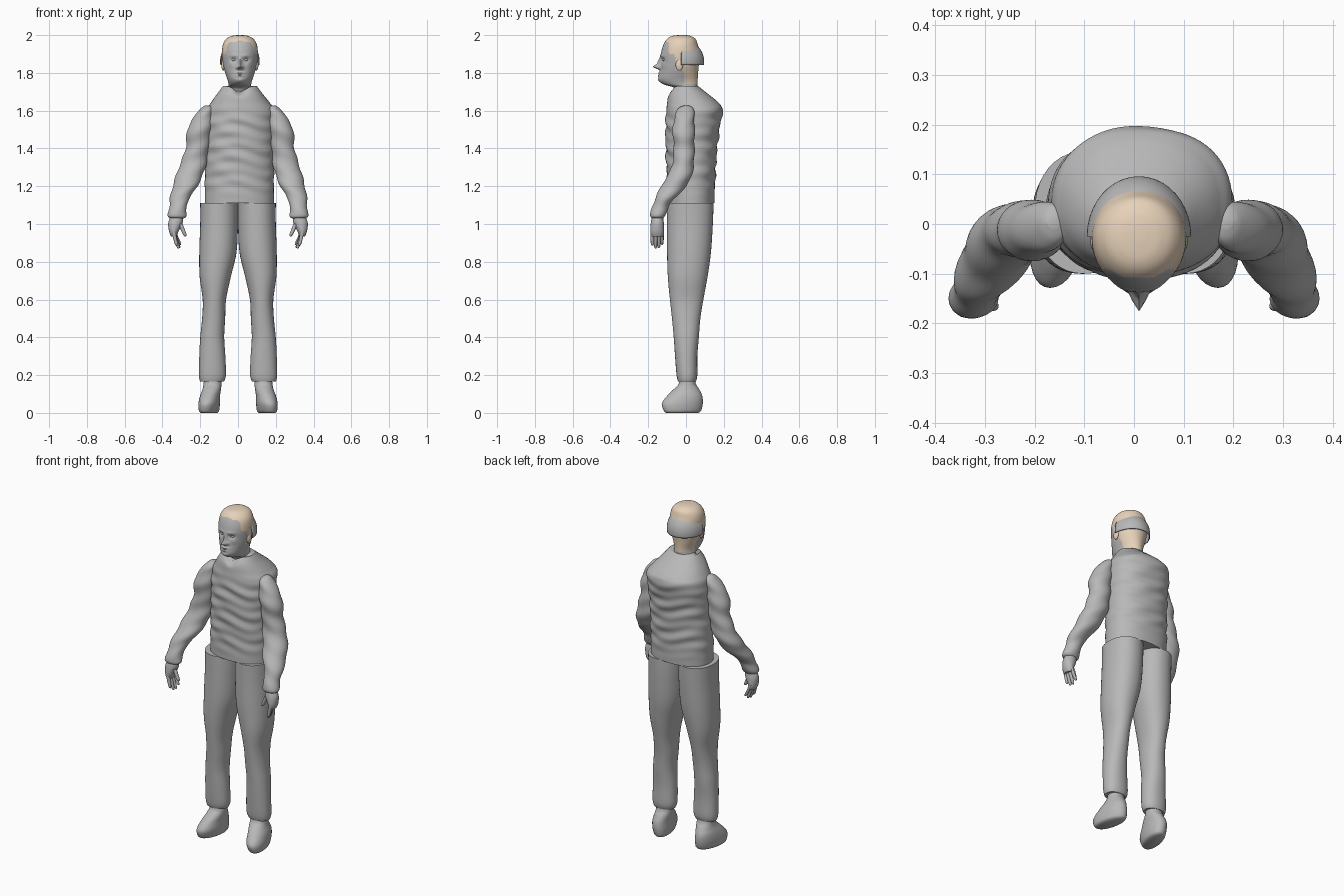
import bpy, bmesh, math
from mathutils import Vector, Matrix

cube = bpy.data.objects.get("Cube")
if cube:
    bpy.data.objects.remove(cube, do_unlink=True)


def material(name, colour):
    mat = bpy.data.materials.new(name)
    mat.use_nodes = True
    mat.diffuse_color = colour
    mat.node_tree.nodes["Principled BSDF"].inputs["Base Color"].default_value = colour
    return mat


GREY = material("plain grey", (0.48, 0.48, 0.48, 1))
TAN = material("pale tan hair", (0.82, 0.66, 0.5, 1))


def finish(name, bm, mats=(GREY,), angle=50):
    bmesh.ops.recalc_face_normals(bm, faces=bm.faces)
    mesh = bpy.data.meshes.new(name)
    bm.to_mesh(mesh)
    bm.free()
    for mat in mats:
        mesh.materials.append(mat)
    mesh.shade_smooth()
    mesh.set_sharp_from_angle(angle=math.radians(angle))
    obj = bpy.data.objects.new(name, mesh)
    bpy.context.collection.objects.link(obj)
    return obj


def smooth_rings(rings, steps):
    """Catmull-Rom interpolation of ring bounds."""
    rows = [Vector(r) for r in rings]
    rows = [rows[0]] + rows + [rows[-1]]
    out = []
    for a, b, c, d in zip(rows, rows[1:], rows[2:], rows[3:]):
        for i in range(steps):
            t = i / steps
            out.append(b + (c - a) * (t / 2) + (a * 2 - b * 5 + c * 4 - d) * (t * t / 2)
                       + (b * 3 - a - c * 3 + d) * (t ** 3 / 2))
    return out + [rows[-1]]


def loft(rings, sides=32, steps=5, square=1.0, warp=None):
    """Skin horizontal oval rings given as (z, x min, x max, y min, y max)."""
    bm = bmesh.new()
    loops = []
    for z, x0, x1, y0, y1 in smooth_rings(rings, steps):
        loop = []
        for i in range(sides):
            a = math.tau * i / sides
            c, s = math.cos(a), math.sin(a)
            c = math.copysign(abs(c) ** square, c)
            s = math.copysign(abs(s) ** square, s)
            p = Vector(((x0 + x1 + c * (x1 - x0)) / 2, (y0 + y1 + s * (y1 - y0)) / 2, z))
            loop.append(bm.verts.new(warp(p, c, s) if warp else p))
        loops.append(loop)
    for low, high in zip(loops, loops[1:]):
        for i in range(sides):
            j = (i + 1) % sides
            bm.faces.new((low[i], low[j], high[j], high[i]))
    bm.faces.new(loops[0][::-1])
    bm.faces.new(loops[-1])
    return bm


def mirrored(bm, side):
    if side < 0:
        bmesh.ops.scale(bm, vec=(-1, 1, 1), verts=bm.verts)
    return bm


def ball(centre, radii, segments=16):
    bm = bmesh.new()
    bmesh.ops.create_uvsphere(bm, u_segments=segments, v_segments=segments, radius=1)
    bmesh.ops.transform(bm, matrix=Matrix.Translation(centre) @ Matrix.Diagonal((*radii, 1)),
                        verts=bm.verts)
    return bm


def bump(u, w):
    return math.exp(-u * u - w * w)


# Jacket body with soft horizontal folds and a dipped collar
def jacket_warp(p, c, s):
    fade = max(0, min(1, (1.64 - p.z) / 0.1, (p.z - 1.13) / 0.1))
    fold = math.sin(p.z * 95 + 2 * math.sin(c * 3 + s)) + math.sin(p.z * 57 + c * 5)
    p += Vector((c * 0.5, s, 0)) * fold * fade * 0.003
    if s < 0:
        rise = max(0, (p.z - 1.66) / 0.07)
        p.z -= 0.04 * rise * bump((p.x - 0.01) / 0.035, 0)
    return p


JACKET = [(1.11, -.175, .19, -.1, .15), (1.25, -.175, .19, -.102, .155),
          (1.4, -.17, .19, -.107, .165), (1.52, -.17, .195, -.108, .18),
          (1.6, -.165, .195, -.104, .195), (1.64, -.145, .17, -.1, .175),
          (1.69, -.11, .13, -.093, .115), (1.73, -.08, .1, -.07, .065)]
finish("jacket_body", loft(JACKET, 64, 12, 0.9, jacket_warp))

# Sleeves, hands, trouser legs and shoes, given for the +x side
SLEEVE = [(1.03, .285, .355, -.18, -.12), (1.045, .27, .37, -.19, -.11),
          (1.1, .275, .365, -.175, -.088), (1.15, .25, .36, -.157, -.045),
          (1.22, .21, .345, -.12, .015), (1.3, .18, .32, -.077, .04),
          (1.4, .165, .288, -.065, .045), (1.5, .152, .28, -.072, .046),
          (1.58, .143, .235, -.055, .043), (1.615, .147, .208, -.035, .035),
          (1.627, .165, .19, -.01, .015)]
PALM = [(.935, .325, .355, -.18, -.125), (.96, .315, .365, -.188, -.118),
        (1.0, .295, .37, -.187, -.117), (1.03, .29, .362, -.182, -.12),
        (1.06, .295, .35, -.175, -.12)]
LEG = [(.165, .075, .2, -.042, .052), (.2, .064, .207, -.05, .06),
       (.3, .067, .205, -.058, .06), (.4, .073, .2, -.065, .068),
       (.5, .068, .19, -.074, .076), (.6, .063, .187, -.085, .092),
       (.72, .038, .203, -.096, .114), (.85, .008, .205, -.1, .132),
       (1.0, 0, .2, -.1, .142), (1.11, 0, .2, -.1, .146)]
SHOE = [(0, .11, .19, -.105, .065), (.012, .1, .2, -.118, .08),
        (.05, .095, .205, -.128, .089), (.09, .095, .2, -.1, .086),
        (.125, .09, .188, -.065, .07), (.155, .088, .182, -.038, .052),
        (.2, .09, .18, -.035, .045)]


def sleeve_warp(p, c, s):
    p += Vector((c, s, 0)) * 0.003 * math.sin(p.z * 60 + c * 2)
    return p


def shoe_warp(p, c, s):
    p.x += -0.2 * p.y * max(0, 1 - p.z / 0.15)
    return p


def digit(name, tip, root, thick, side):
    rings = []
    for t, k in ((0, .35), (.12, .85), (.5, 1), (1, 1.05)):
        x, y, z = Vector(tip).lerp(Vector(root), t)
        r = thick * k
        rings.append((z, x - r, x + r, y - r, y + r))
    finish(name, mirrored(loft(rings, 12, 3), side))


for side, label in ((1, "left"), (-1, "right")):
    arm = mirrored(loft(SLEEVE, 32, 6, 1, sleeve_warp), side)
    for v in arm.verts:
        v.co.x += 0.012 * max(0, min(1, (v.co.z - 1.05) / 0.4))
    finish(label + "_sleeve", arm)
    finish(label + "_palm", mirrored(loft(PALM, 20, 4), side))
    for i, (reach, bend) in enumerate(((.885, .325), (.87, .315), (.872, .31), (.89, .305))):
        y = -0.178 + i * 0.017
        digit(f"{label}_finger_{i + 1}", (bend, y, reach), (.342, y, .965), .0095, side)
    digit(label + "_thumb", (.278, -.165, .935), (.305, -.165, 1.0), .011, side)
    finish(label + "_trouser_leg", mirrored(loft(LEG, 40, 6, 0.93), side))
    finish(label + "_shoe", mirrored(loft(SHOE, 32, 5, 0.95, shoe_warp), side))

# Head: face features are soft bumps (x, z, width, height, push along y)
FEATURES = [(0, 1.832, .012, .012, -.036), (0, 1.856, .009, .022, -.017),
            (.014, 1.828, .008, .008, -.012), (.033, 1.87, .016, .011, .011),
            (.03, 1.89, .022, .007, -.006), (0, 1.799, .022, .005, -.009),
            (0, 1.785, .018, .005, -.008), (0, 1.76, .02, .012, -.006),
            (.045, 1.84, .015, .015, -.004)]
MIDDLE = 0.01


def face_warp(p, c, s):
    if s < 0:
        push = 0
        for x, z, wide, tall, amount in FEATURES:
            for sign in ((1, -1) if x else (1,)):
                push += amount * bump((p.x - MIDDLE - sign * x) / wide, (p.z - z) / tall)
        p.y += push * min(1, -s * 2)
    return p


HEAD = [(1.69, -.045, .065, -.05, .05), (1.722, -.05, .07, -.065, .06),
        (1.74, -.05, .07, -.12, .062), (1.765, -.056, .076, -.143, .062),
        (1.8, -.068, .088, -.139, .064), (1.84, -.079, .099, -.133, .068),
        (1.9, -.085, .105, -.133, .075), (1.95, -.08, .1, -.119, .062),
        (1.98, -.062, .082, -.1, .05), (1.995, -.035, .055, -.075, .025),
        (2.0, -.005, .025, -.04, 0)]


def is_hair(p):
    """Hairline: the first height band reached sets how far forward hair grows."""
    for height, front in ((1.962, -.108), (1.9, -.092), (1.815, -.058), (1.74, -.01)):
        if p.z > height:
            return p.y > front
    return False


head = loft(HEAD, 80, 8, 1, face_warp)
for face in head.faces:
    face.material_index = int(is_hair(face.calc_center_median()))
finish("head", head, (GREY, TAN))

for side, label in ((1, "left"), (-1, "right")):
    finish(label + "_eye", ball((MIDDLE + side * .032, -.113, 1.87), (.012, .011, .008)))
    finish(label + "_ear", ball((MIDDLE + side * .088, -.035, 1.842), (.01, .02, .03)), (TAN,))

# Bowl-shaped rear half of the hair, open at the front and below
bowl = ball((MIDDLE, -.025, 1.86), (.105, .121, .118), 40)
for point, normal in (((0, -.025, 0), (0, -1, 0)), ((0, 0, 1.842), (0, 0, -1))):
    bmesh.ops.bisect_plane(bowl, geom=bowl.verts[:] + bowl.edges[:] + bowl.faces[:],
                           plane_co=point, plane_no=normal, clear_outer=True)
cap = finish("rear_hair_bowl", bowl)
shell = cap.modifiers.new("thickness", "SOLIDIFY")
shell.thickness = 0.005
